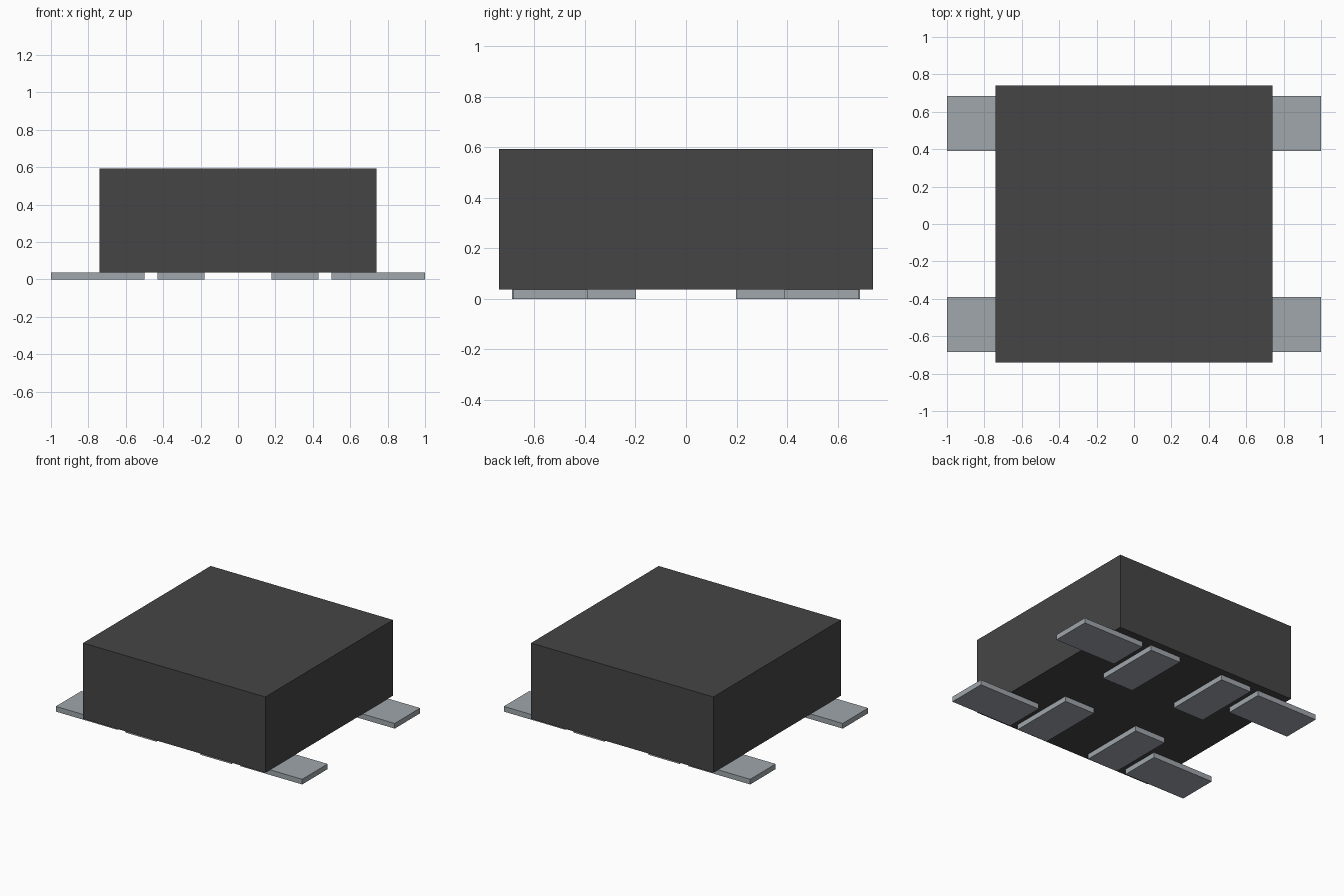
import bpy
import bmesh
from mathutils import Vector

cube = bpy.data.objects.get("Cube")
if cube:
    bpy.data.objects.remove(cube, do_unlink=True)


def make_material(name, rgb):
    mat = bpy.data.materials.new(name)
    mat.use_nodes = True
    colour = (*rgb, 1.0)
    mat.diffuse_color = colour
    mat.node_tree.nodes["Principled BSDF"].inputs["Base Color"].default_value = colour
    return mat


def add_box(name, low, high, mat):
    """Axis-aligned flat-shaded box between two corners."""
    low, high = Vector(low), Vector(high)
    bm = bmesh.new()
    bmesh.ops.create_cube(bm, size=1)
    bmesh.ops.scale(bm, vec=high - low, verts=bm.verts)
    bmesh.ops.translate(bm, vec=(low + high) / 2, verts=bm.verts)
    mesh = bpy.data.meshes.new(name)
    bm.to_mesh(mesh)
    bm.free()
    mesh.materials.append(mat)
    obj = bpy.data.objects.new(name, mesh)
    bpy.context.collection.objects.link(obj)
    return obj


def add_mirrored_pad(name, x_range, y_range, mat):
    """One pad in each quadrant."""
    for x_side, x_name in ((1, "left"), (-1, "right")):
        for y_side, y_name in ((-1, "front"), (1, "back")):
            xs = sorted(x * x_side for x in x_range)
            ys = sorted(y * y_side for y in y_range)
            add_box(f"{name}_{y_name}_{x_name}", (xs[0], ys[0], 0),
                    (xs[1], ys[1], PAD_TOP), mat)


PAD_TOP = 0.038
HALF = 0.74

charcoal = make_material("charcoal plastic", (0.06, 0.06, 0.06))
metal = make_material("grey metal", (0.35, 0.385, 0.415))

# Housing block
add_box("body", (-HALF, -HALF, PAD_TOP), (HALF, HALF, 0.594), charcoal)

# Long contacts sticking out at the sides, and contacts hidden underneath
add_mirrored_pad("outer_pad", (0.5, 1.0), (0.389, 0.684), metal)
add_mirrored_pad("inner_pad", (0.18, 0.43), (0.197, 0.689), metal)
